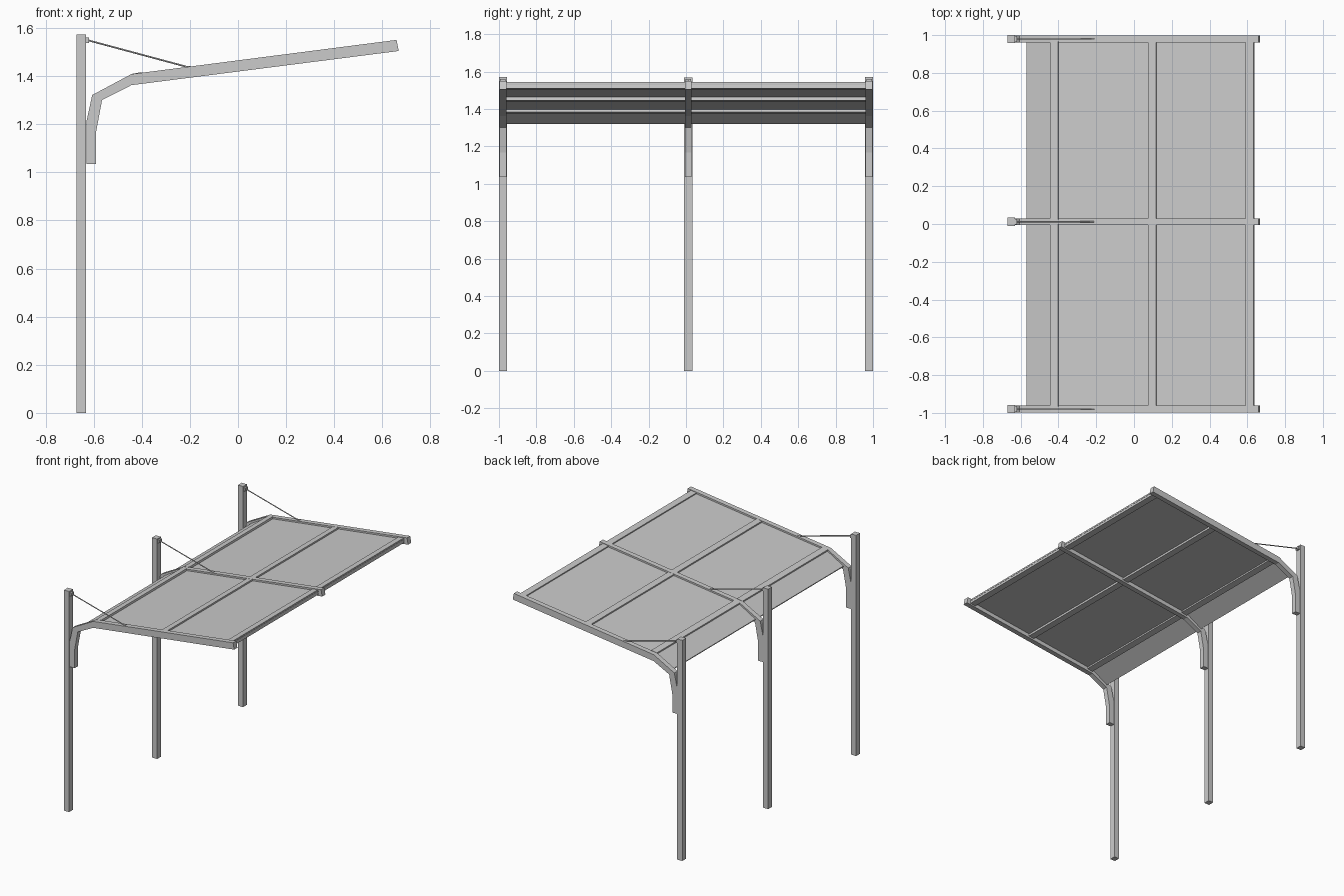
import bpy, bmesh, math
from mathutils import Vector

if "Cube" in bpy.data.objects:
    bpy.data.objects.remove(bpy.data.objects["Cube"])


def extrude_profile(name, pts, y0, y1):
    """Extrude an (x, z) outline from y0 to y1."""
    bm = bmesh.new()
    f = bm.faces.new([bm.verts.new((x, y0, z)) for x, z in pts])
    r = bmesh.ops.extrude_face_region(bm, geom=[f])
    vs = [v for v in r["geom"] if isinstance(v, bmesh.types.BMVert)]
    bmesh.ops.translate(bm, verts=vs, vec=(0, y1 - y0, 0))
    bmesh.ops.recalc_face_normals(bm, faces=bm.faces)
    me = bpy.data.meshes.new(name)
    bm.to_mesh(me)
    bm.free()
    ob = bpy.data.objects.new(name, me)
    bpy.context.collection.objects.link(ob)
    return ob


def box(name, loc, size, tilt=0):
    bpy.ops.mesh.primitive_cube_add(size=1, location=loc, rotation=(0, tilt, 0))
    ob = bpy.context.object
    ob.name = name
    ob.scale = size
    return ob


def rod(name, a, b, r):
    a, b = Vector(a), Vector(b)
    d = b - a
    bpy.ops.mesh.primitive_cylinder_add(vertices=12, radius=r, depth=d.length, location=(a + b) / 2)
    ob = bpy.context.object
    ob.name = name
    ob.rotation_euler = d.to_track_quat('Z', 'Y').to_euler()
    bpy.ops.object.shade_smooth_by_angle(angle=math.radians(40))


ARM = [(-0.63, 1.035), (-0.59, 1.035), (-0.59, 1.167), (-0.565, 1.30),
       (-0.443, 1.362), (0.668, 1.504), (0.659, 1.55), (-0.443, 1.408),
       (-0.606, 1.321), (-0.63, 1.21)]
SLOPE = math.atan2(0.142, 1.111)

# Three frames: post, bent arm, tie rod with its brackets
for tag, y, h in (("front", -0.979, 1.572), ("middle", 0.012, 1.567), ("back", 0.979, 1.572)):
    box(tag + "_post", (-0.651, y, h / 2), (0.04, 0.043, h))
    arm = extrude_profile(tag + "_arm", ARM, y - 0.018, y + 0.018)
    box(tag + "_post_bracket", (-0.625, y, 1.549), (0.012, 0.03, 0.022))
    rod(tag + "_tie_rod", (-0.625, y, 1.549), (-0.20, y, 1.435), 0.0035)
    box(tag + "_arm_bracket", (-0.205, y, 1.437), (0.014, 0.012, 0.008), -SLOPE)

# Thin roof sheets in the two bays, bent down at the rear
under = [(-0.568, 1.319), (-0.443, 1.391), (0.637, 1.529)]
sheet = under + [(x, z + 0.006) for x, z in reversed(under)]
bays = (("front", -0.965, 0.0), ("back", 0.024, 0.965))
for tag, y0, y1 in bays:
    extrude_profile(tag + "_roof_sheet", sheet, y0, y1)
    # Cross beams of the bay
    for part, x, z, tilt in (("rear", -0.42, 1.396, SLOPE + 0.06),
                             ("centre", 0.098, 1.460, SLOPE),
                             ("eave", 0.614, 1.524, SLOPE)):
        box(f"{tag}_{part}_beam", (x, (y0 + y1) / 2, z), (0.044, y1 - y0, 0.033), -tilt)
